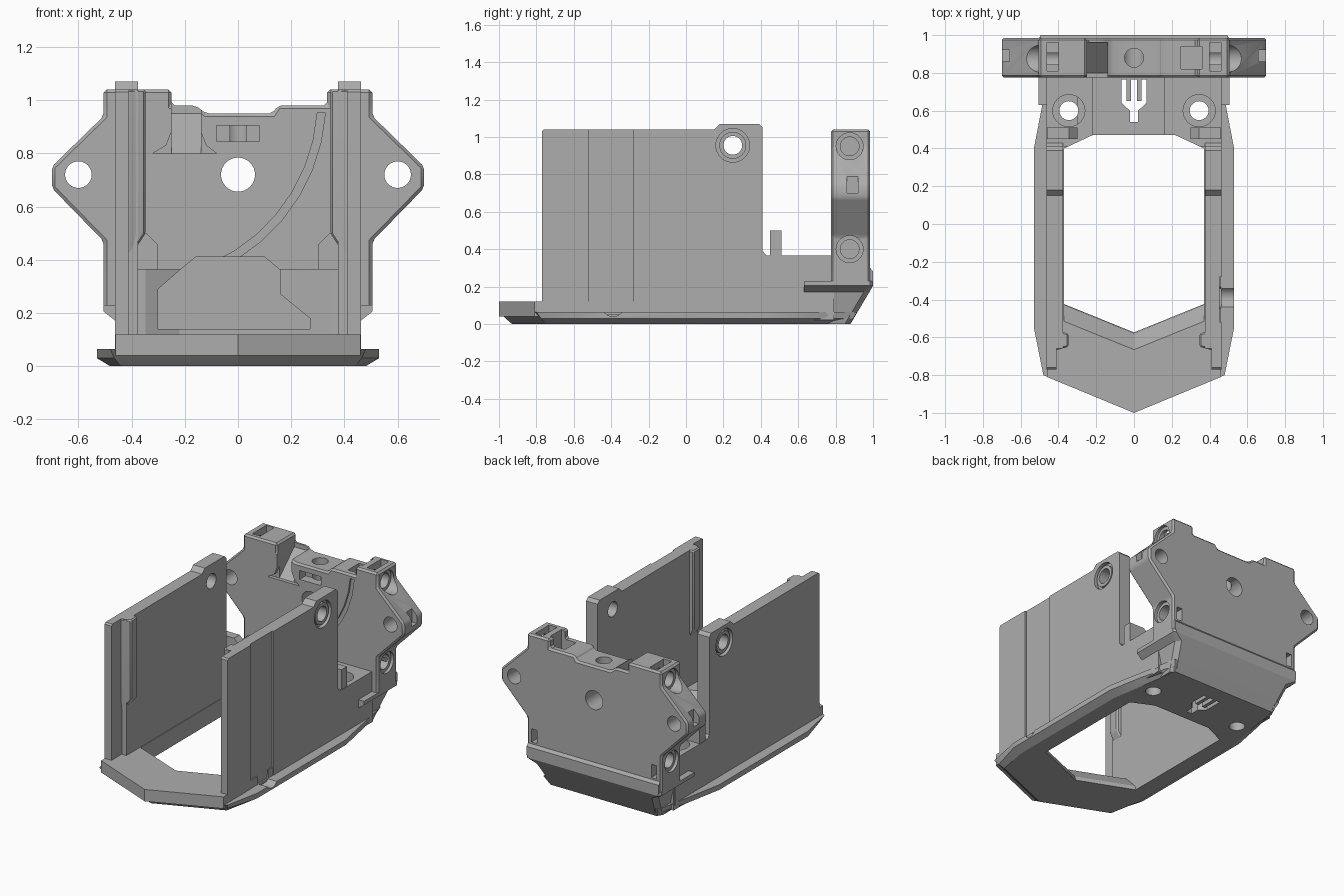
import bpy, bmesh, math
from mathutils import Vector, Matrix

old = bpy.data.objects.get("Cube")
if old:
    bpy.data.objects.remove(old, do_unlink=True)

grey = bpy.data.materials.new("plain grey")
grey.use_nodes = True
grey.diffuse_color = (0.42, 0.42, 0.42, 1)
grey.node_tree.nodes["Principled BSDF"].inputs["Base Color"].default_value = (0.42, 0.42, 0.42, 1)


def make(name, bm):
    bmesh.ops.recalc_face_normals(bm, faces=bm.faces)
    mesh = bpy.data.meshes.new(name)
    bm.to_mesh(mesh)
    bm.free()
    mesh.materials.append(grey)
    ob = bpy.data.objects.new(name, mesh)
    bpy.context.collection.objects.link(ob)
    return ob


def loft(name, rings):
    """Closed solid through matching rings of 3D points."""
    bm = bmesh.new()
    loops = [[bm.verts.new(p) for p in ring] for ring in rings]
    n = len(loops[0])
    bm.faces.new(loops[0])
    bm.faces.new(loops[-1])
    for a, b in zip(loops, loops[1:]):
        for i in range(n):
            j = (i + 1) % n
            bm.faces.new((a[i], a[j], b[j], b[i]))
    return make(name, bm)


def prism(name, pts, axis, lo, hi):
    """Profile extruded along an axis; the points use the other two axes in order."""
    k = "xyz".index(axis)
    return loft(name, [[p[:k] + (d,) + p[k:] for p in pts] for d in (lo, hi)])


def box(name, x, y, z):
    x, y = sorted(x), sorted(y)
    return prism(name, [(x[0], y[0]), (x[1], y[0]), (x[1], y[1]), (x[0], y[1])], "z", *z)


def rod(name, r, axis, centre, lo, hi, n=32):
    a, b = centre
    pts = [(a + r * math.cos(math.tau * i / n), b + r * math.sin(math.tau * i / n)) for i in range(n)]
    return prism(name, pts, axis, *sorted((lo, hi)))


def sym(half):
    """Outline mirrored across x = 0."""
    return half + [(-x, y) for x, y in reversed(half) if x > 0]


def layered(name, layers):
    return loft(name, [[(x, y, z) for x, y in sym(half)] for z, half in layers])


def cut(ob, cutters):
    for c in cutters:
        m = ob.modifiers.new("cut", "BOOLEAN")
        m.operation, m.solver, m.object = "DIFFERENCE", "EXACT", c
    settle(ob)


def settle(ob):
    deps = bpy.context.evaluated_depsgraph_get()
    mesh = bpy.data.meshes.new_from_object(ob.evaluated_get(deps))
    ob.modifiers.clear()
    ob.data = mesh


def bevel(ob, width, segments=1):
    m = ob.modifiers.new("bevel", "BEVEL")
    m.width, m.segments, m.limit_method = width, segments, "ANGLE"
    settle(ob)


# Base plate with chamfered underside, and the raised floor on it
base = layered("base_plate", [
    (0, [(0, -.93), (.44, -.75), (.48, -.54), (.48, .38), (.44, .62), (.40, .88)]),
    (.03, [(0, -.965), (.465, -.775), (.53, -.55), (.53, .40), (.48, .66), (.415, .895)]),
    (.065, [(0, -1), (.48, -.80), (.53, -.55), (.53, .40), (.48, .66), (.43, .915)])])
floor = layered("raised_floor", [(z, [(0, -1), (.46, -.81), (.46, .77)]) for z in (.04, .12)])

# Rear block and the sloped skirt under the back plate
block = box("rear_block", (-.46, .46), (.41, .79), (.02, .365))
skirt = layered("rear_skirt", [
    (z, [(x, y0), (x, y1 - c), (x - c, y1)]) for z, x, y0, y1, c in
    ((.001, .42, .5, .88, .03), (.17, .46, .63, .98, .03), (.205, .505, .63, 1, .015), (.23, .505, .63, 1, .015))])
lip = prism("rear_lip", [(.8, .22), (1, .22), (1, .28), (.98, .305), (.8, .305)], "x", -.495, .495)

# Cutters for the floor opening, trough, screw holes and fork-shaped slot
opening = layered("opening_cutter", [
    (z, [(0, v), (.37, v + .15), (.37, .40), (.22, .47)]) for z, v in ((-.02, -.57), (.03, -.58), (.125, -.67), (.6, -.67))])
trough = prism("trough_cutter", [(-.3, .14), (-.3, .29), (-.22, .36), (-.16, .41), (.1, .41),
                                 (.16, .36), (.16, .27), (.27, .18), (.27, .14)], "y", .3, .80)
trough_top = box("trough_top_cutter", (-.22, .16), (.3, .80), (.3, .38))
drills = [trough, trough_top]
for s in (-1, 1):
    drills.append(rod("screw_cutter", .05, "z", (s * .345, .6), -.1, .5))
    drills.append(rod("screw_head_cutter", .085, "z", (s * .345, .6), .28, .5))
drills.append(prism("fork_cutter", sym([(0, .54), (.022, .54), (.022, .60), (.065, .64), (.065, .70),
                                        (.065, .765), (.04, .765), (.04, .65), (.015, .65), (.015, .765)]),
                    "z", -.1, .4))
notch = rod("notch_cutter", .06, "x", (-.39, .1), .43, .56)
for ob in (base, floor):
    cut(ob, [opening, notch] + drills)
for ob in (block, skirt):
    cut(ob, [opening] + drills)

# Side walls, ribs and posts
wall_side = [(-.77, .05), (-.77, 1.03), (-.76, 1.04), (.15, 1.04), (.18, 1.07), (.39, 1.07), (.41, 1.05),
             (.41, .39), (.43, .365), (.78, .365), (.78, .05)]
helpers = [opening, notch] + drills
for s, side in ((1, "left"), (-1, "right")):
    wall = prism(side + "_wall", wall_side, "x", *sorted((s * .375, s * .462)))
    tools = [rod("pivot_cutter", .05, "x", (.25, .955), s * .3, s * .6),
             rod("pivot_head_cutter", .09, "x", (.25, .955), s * .435, s * .6),
             box("front_step_cutter", (s * .3, s * .41), (-.8, -.66), (.12, 1.2))]
    if s > 0:
        tools.append(box("side_groove_cutter", (.452, .6), (-.52, -.28), (.065, 1.2)))
    cut(wall, tools + drills[2:6])
    helpers += tools
    # Raised ring around the pivot hole
    ring = rod(side + "_pivot_ring", .072, "x", (.25, .955), s * .42, s * .455)
    bore = rod("ring_cutter", .05, "x", (.25, .955), s * .3, s * .6)
    cut(ring, [bore])
    helpers.append(bore)
    # Inner guide rib with tapered foot
    bevel(loft(side + "_guide_rib", [[(s * x, y, z) for x, y in ((.42, -.67), (f, -.65), (f, -.58), (.42, -.56))]
                                     for z, f in ((.42, .40), (.50, .347), (1.04, .347))]), .008)
    prism(side + "_post", [(s * x, z) for x, z in ((.30, .3), (.30, .455), (.345, .5), (.46, .5), (.46, .3))],
          "y", .45, .51)

# Back plate with ears, wings and top steps
right_edge = [(-.505, .2), (-.505, .47), (-.7, .67), (-.7, .75), (-.505, .94), (-.505, 1.04)]
top_edge = [(-.25, 1.04), (-.25, .98), (-.16, .98), (-.12, .95), (.13, .95), (.15, .98), (.335, .98), (.335, 1.04)]
plate = prism("back_plate", right_edge + top_edge + [(-x, z) for x, z in reversed(right_edge)], "y", .775, .985)
bevel(plate, .012)

# Sloped well, curved cable groove and pockets
well = prism("well_cutter", [(.7, .80), (.80, .80), (.96, .95), (.96, 1.1), (.7, 1.1)], "x", -.25, -.14)
well_foot = prism("well_foot_cutter", [(-.32, .80), (-.27, .83), (-.25, .88), (-.14, .88), (-.12, .83), (-.08, .80)],
                  "y", .7, .80)
arc = [math.radians(4 + 9 * i) for i in range(8)]
groove = prism("groove_cutter", [(-.37 + .70 * math.cos(a), 1.0 - .70 * math.sin(a)) for a in arc] +
               [(-.37 + .67 * math.cos(a), 1.0 - .67 * math.sin(a)) for a in reversed(arc)], "y", .7, .79)
plate_tools = [well, well_foot, groove, trough,
               box("label_pocket_cutter", (-.08, .08), (.7, .84), (.845, .905)),
               box("side_pocket_cutter", (.25, .36), (.82, .94), (.85, 1.2)),
               rod("centre_cutter", .064, "y", (0, .72), .6, 1.2),
               rod("top_cutter", .05, "z", (0, .88), .75, 1.2)]
for s in (-1, 1):
    plate_tools += [rod("wing_cutter", .05, "y", (s * .6, .72), .6, 1.2),
                    box("wing_slot_cutter", (s * .66, s * .8), (.86, .92), (.70, .83)),
                    box("ear_slot_cutter", (s * .40, s * .46), (.81, .96), (.99, 1.2)),
                    box("back_slot_cutter", (s * .43, s * .47), (.92, 1.2), (.31, .40))]
    for z in (.40, .95):
        plate_tools += [rod("ear_head_cutter", .072, "x", (.875, z), s * .485, s * .8),
                        rod("ear_hole_cutter", .05, "x", (.875, z), s * .38, s * .8)]
cut(plate, plate_tools)
helpers += plate_tools

# Remove the cutters and smooth the round surfaces
for ob in set(helpers):
    bpy.data.objects.remove(ob, do_unlink=True)
bpy.ops.object.select_all(action="DESELECT")
for ob in bpy.context.collection.objects:
    if ob.type == "MESH":
        ob.select_set(True)
        bpy.context.view_layer.objects.active = ob
bpy.ops.object.shade_smooth_by_angle(angle=math.radians(25))
